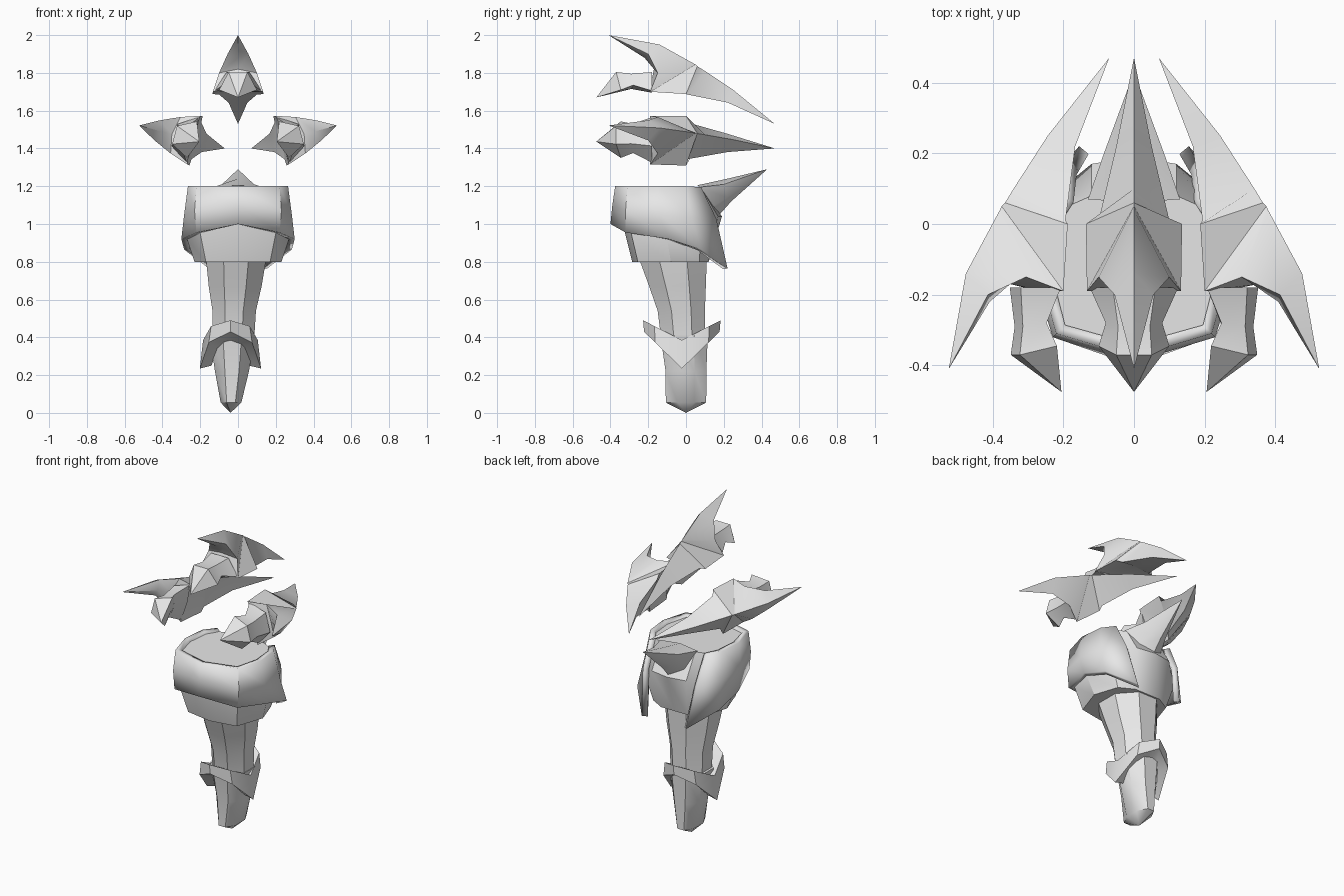
import bpy, bmesh, math
from mathutils import Matrix, Vector

if "Cube" in bpy.data.objects:
    bpy.data.objects.remove(bpy.data.objects["Cube"])

stone = bpy.data.materials.new("plain_grey")
stone.diffuse_color = (0.8, 0.8, 0.8, 1)
stone.use_nodes = True
stone.node_tree.nodes["Principled BSDF"].inputs["Base Color"].default_value = stone.diffuse_color


def finish(name, bm, angle=35):
    bmesh.ops.remove_doubles(bm, verts=bm.verts, dist=0.0005)
    bmesh.ops.recalc_face_normals(bm, faces=bm.faces)
    me = bpy.data.meshes.new(name)
    bm.to_mesh(me)
    bm.free()
    me.materials.append(stone)
    ob = bpy.data.objects.new(name, me)
    bpy.context.collection.objects.link(ob)
    bpy.ops.object.select_all(action='DESELECT')
    ob.select_set(True)
    bpy.context.view_layer.objects.active = ob
    bpy.ops.object.shade_smooth_by_angle(angle=math.radians(angle))
    return ob


def loft(bm, rings, caps=True, closed=False):
    """Skin rings of equal point count; coincident points collapse to tips."""
    vs = [[bm.verts.new(p) for p in r] for r in rings]
    n = len(vs[0])
    pairs = list(zip(vs, vs[1:])) + ([(vs[-1], vs[0])] if closed else [])
    for a, b in pairs:
        for i in range(n):
            j = (i + 1) % n
            bm.faces.new((a[i], a[j], b[j], b[i]))
    if caps and not closed:
        for r in (vs[0], vs[-1]):
            if (Vector(r[0].co) - Vector(r[1].co)).length > 0.001:
                bm.faces.new(r)


def mirror_ring(half):
    """Complete a half ring (x >= 0) across x = 0."""
    return half + [(-x, y, z) for x, y, z in reversed(half) if x > 0]


def octagon(cx, cy, rx, ry, z):
    k = 1 / math.cos(math.pi / 8)
    return [(cx + rx * k * math.cos((i + .5) * math.pi / 4),
             cy + ry * k * math.sin((i + .5) * math.pi / 4), z) for i in range(8)]


# Floating blades: a curved horn with a claw below, height measured from the back tip
def blade(name, matrix):
    bm = bmesh.new()
    front, back = (0, -.41, .47), (0, .47, 0)
    stations = [  # ridge, edge, underside
        ((0, -.14, .42), (.055, -.20, .37), (0, -.22, .35)),
        ((0, .04, .32), (.10, -.15, .27), (0, -.17, .29)),
        ((0, .05, .315), (.133, -.19, .17), (0, -.19, .19)),
        ((0, .06, .305), (.136, 0, .158), (0, 0, .17)),
        ((0, .10, .28), (.10, .01, .155), (0, .01, .165)),
        ((0, .25, .18), (.05, .22, .113), (0, .22, .115))]
    loft(bm, [[front] * 4] + [mirror_ring(list(s)) for s in stations] + [[back] * 4])
    claw = [  # upper, side, lower
        ((.05, -.37, .275), (.10, -.345, .18), (0, -.33, .175)),
        ((.045, -.29, .265), (.08, -.28, .205), (0, -.29, .185)),
        ((.06, -.18, .275), (.125, -.18, .175), (0, -.18, .165))]
    loft(bm, [[(0, -.475, .14)] * 5] + [mirror_ring(list(s)) for s in claw])
    bm.transform(matrix)
    finish(name, bm, 32)


blade("top_blade", Matrix.Translation((0, 0, 1.53)))
for side, s in (("right", 1), ("left", -1)):
    blade(side + "_blade", Matrix.Translation((s * .07, 0, 1.40))
          @ Matrix.Rotation(math.radians(75 * s), 4, 'Y'))

# Inner trunk of the shoulder
bm = bmesh.new()
trunk = [
    [(0, -.35, 1.185), (.20, -.29, 1.185), (.245, -.13, 1.185), (.21, .04, 1.185), (.12, .08, 1.19), (0, .08, 1.195)],
    [(0, -.33, .98), (.20, -.29, .95), (.27, -.10, .92), (.23, .08, .95), (.12, .17, 1.04), (0, .19, 1.04)],
    [(0, -.285, .80), (.17, -.255, .80), (.23, -.08, .80), (.18, .07, .80), (.09, .12, .80), (0, .12, .80)]]
loft(bm, [mirror_ring(r) for r in trunk])
finish("trunk", bm)

# Wrap-around shoulder plate with two rear flaps
bm = bmesh.new()
columns = [  # top, middle, bottom, from the front centre round to the back
    ((0, -.375, 1.20), (0, -.39, 1.10), (0, -.40, 1.0)),
    ((.22, -.31, 1.20), (.23, -.32, 1.07), (.22, -.32, .955)),
    ((.265, -.15, 1.20), (.285, -.14, 1.05), (.30, -.09, .92)),
    ((.25, 0, 1.20), (.27, .03, 1.03), (.285, .08, .865)),
    ((.20, .08, 1.195), (.19, .16, 1.03), (.155, .22, .765))]
full = [[(-x, y, z) for x, y, z in c] for c in reversed(columns[1:])] + [list(c) for c in columns]
grid = [[bm.verts.new(p) for p in c] for c in full]
for a, b in zip(grid, grid[1:]):
    for i in range(2):
        bm.faces.new((a[i], b[i], b[i + 1], a[i + 1]))
plate = finish("shoulder_plate", bm)
thick = plate.modifiers.new("thickness", 'SOLIDIFY')
thick.thickness = .035
thick.offset = -1
# make sure the sheet faces outward so it thickens inward
if plate.data.polygons[6].normal.y > 0:
    plate.data.flip_normals()

# Rear fin
bm = bmesh.new()
loft(bm, [mirror_ring([(0, .06, 1.205), (.13, .07, 1.195), (.09, .12, 1.08), (0, .16, 1.03)]),
          mirror_ring([(0, .22, 1.24), (.085, .20, 1.21), (.05, .22, 1.14), (0, .24, 1.12)]),
          [(0, .43, 1.29)] * 6])
finish("rear_fin", bm)

# Forearm
bm = bmesh.new()
loft(bm, [octagon(-.01, -.07, .16, .18, .82), octagon(-.015, -.045, .14, .15, .67),
          octagon(-.02, -.025, .115, .125, .54), octagon(-.025, -.015, .11, .115, .38)])
finish("forearm", bm)

# Flared cuff, peaked front and back, hanging low at the sides
bm = bmesh.new()


def cuff_ring(rx, ry, low, high):
    pts = []
    for i in range(8):
        c, s = math.cos(i * math.pi / 4), math.sin(i * math.pi / 4)
        pts.append((-.04 + rx * c, -.022 + ry * s, low + (high - low) * abs(s)))
    return pts


loft(bm, [cuff_ring(.10, .11, .37, .44), cuff_ring(.145, .205, .385, .49),
          cuff_ring(.162, .20, .235, .43), cuff_ring(.10, .10, .25, .38)], closed=True)
finish("cuff", bm, 30)

# Blunt hand tapering to a low point
bm = bmesh.new()
loft(bm, [octagon(-.03, -.01, .12, .125, .41), octagon(-.032, 0, .09, .108, .22),
          octagon(-.037, 0, .055, .107, .055), [(-.04, 0, 0)] * 8])
finish("hand", bm)
